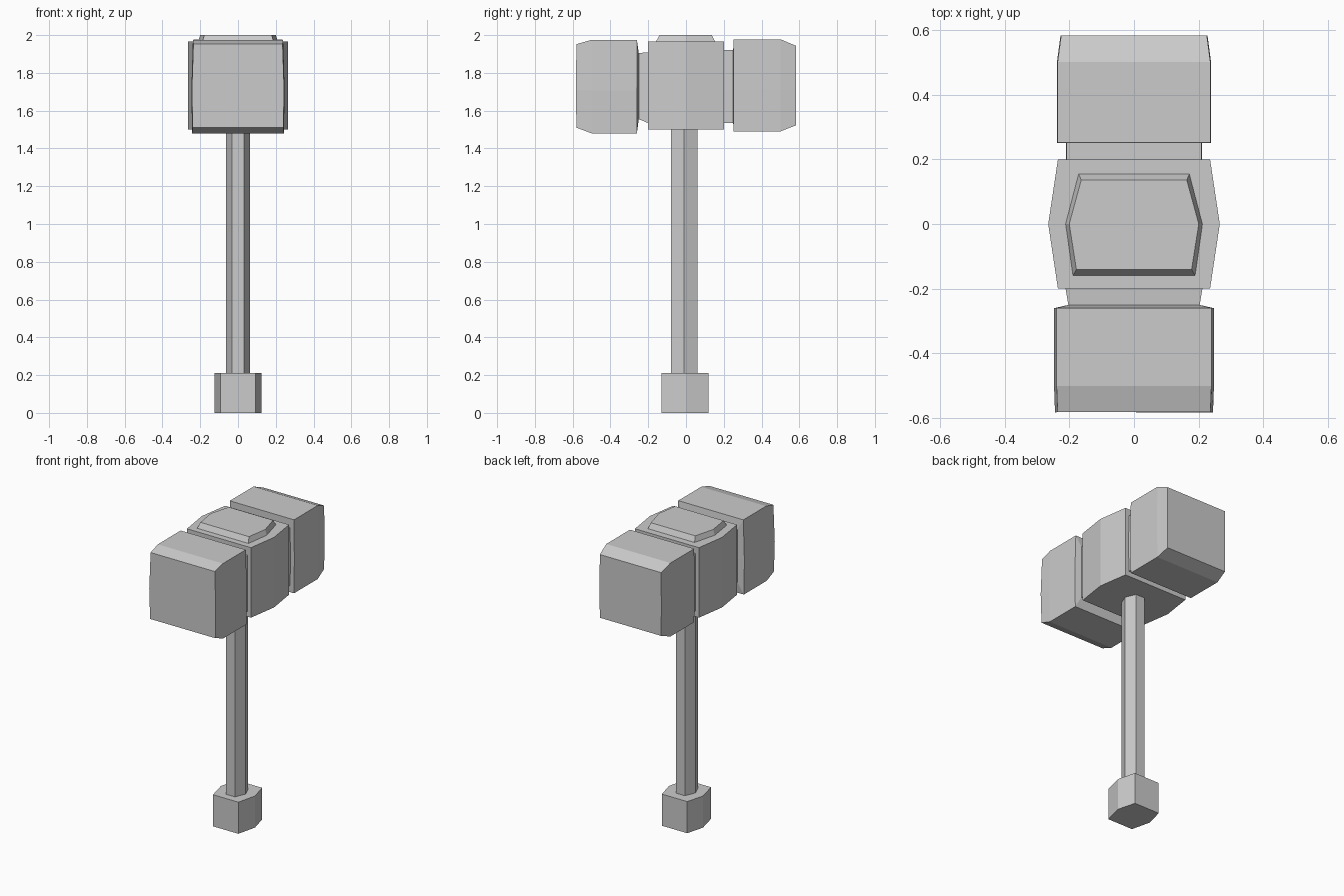
import bpy, bmesh

if "Cube" in bpy.data.objects:
    bpy.data.objects.remove(bpy.data.objects["Cube"])


def loft(name, rings):
    """Bridge matching point rings and cap both ends."""
    bm = bmesh.new()
    loops = [[bm.verts.new(p) for p in ring] for ring in rings]
    n = len(loops[0])
    for a, b in zip(loops, loops[1:]):
        for i in range(n):
            j = (i + 1) % n
            bm.faces.new((a[i], a[j], b[j], b[i]))
    bm.faces.new(loops[0])
    bm.faces.new(loops[-1])
    bmesh.ops.recalc_face_normals(bm, faces=bm.faces)
    me = bpy.data.meshes.new(name)
    bm.to_mesh(me)
    bm.free()
    ob = bpy.data.objects.new(name, me)
    bpy.context.collection.objects.link(ob)
    return ob


def hex_plan(z, mid, y_mid, front, y_front, back, y_back):
    """Hexagon in plan, symmetric in x, at height z."""
    return [(front, y_front, z), (mid, y_mid, z), (back, y_back, z),
            (-back, y_back, z), (-mid, y_mid, z), (-front, y_front, z)]


def section(y, top, mid, bottom, z_top, z_bottom, bow=0.0):
    """Slightly bulged cross-section of the hammer head at depth y."""
    zm = (z_top + z_bottom) / 2 - 0.02
    return [(top, y, z_top), (mid, y + bow, zm), (bottom, y, z_bottom),
            (-bottom, y, z_bottom), (-mid, y + bow, zm), (-top, y, z_top)]


def prism(name, z0, z1, *plan):
    return loft(name, [hex_plan(z0, *plan), hex_plan(z1, *plan)])


# Pommel, shaft and central block of the head
prism("pommel", 0, 0.21, 0.125, 0, 0.093, -0.13, 0.093, 0.12)
prism("handle", 0.2, 1.52, 0.063, -0.01, 0.033, -0.08, 0.033, 0.06)
prism("head_centre", 1.5, 1.965, 0.265, 0, 0.235, -0.2, 0.235, 0.2)

# Bevelled plate on top
loft("top_plate", [
    hex_plan(1.96, 0.213, 0, 0.19, -0.162, 0.172, 0.157),
    hex_plan(2.0, 0.2, 0, 0.178, -0.14, 0.163, 0.136)])

# Front striking block with its tapering neck
loft("front_block", [
    section(-0.19, 0.213, 0.213, 0.213, 1.91, 1.53),
    section(-0.25, 0.203, 0.203, 0.203, 1.905, 1.555),
    section(-0.26, 0.239, 0.247, 0.243, 1.975, 1.48),
    section(-0.50, 0.239, 0.247, 0.243, 1.975, 1.48),
    section(-0.58, 0.236, 0.244, 0.240, 1.952, 1.51, -0.003)])

# Back striking block with its straight neck
loft("back_block", [
    section(0.19, 0.208, 0.21, 0.208, 1.92, 1.535),
    section(0.25, 0.208, 0.21, 0.208, 1.92, 1.535),
    section(0.251, 0.236, 0.238, 0.236, 1.978, 1.49),
    section(0.50, 0.236, 0.238, 0.236, 1.978, 1.49),
    section(0.583, 0.225, 0.227, 0.225, 1.943, 1.523)])
